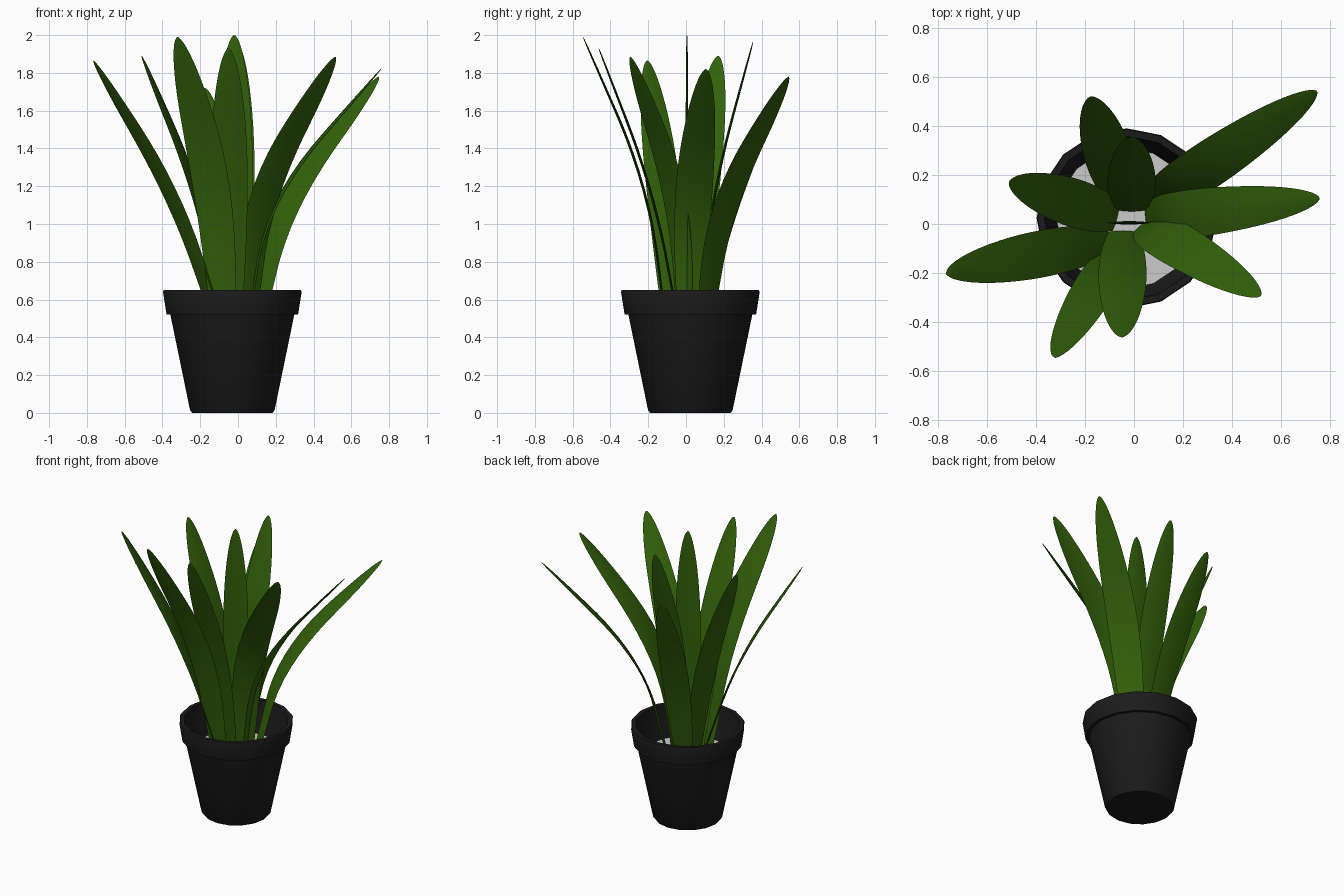
import bpy, bmesh, math
from mathutils import Vector

if "Cube" in bpy.data.objects:
    bpy.data.objects.remove(bpy.data.objects["Cube"])


def material(name, rgb):
    m = bpy.data.materials.new(name)
    m.diffuse_color = (*rgb, 1)
    m.use_nodes = True
    m.node_tree.nodes["Principled BSDF"].inputs["Base Color"].default_value = m.diffuse_color
    return m


GREEN = material("leaf_green", (0.032, 0.12, 0.003))
BLACK = material("pot_black", (0.011, 0.011, 0.011))
GREY = material("soil_grey", (0.6, 0.6, 0.6))


def loft(name, rings, mat, angle=35):
    """Skin a list of closed rings, cap both ends."""
    bm = bmesh.new()
    rows = [[bm.verts.new(p) for p in ring] for ring in rings]
    n = len(rows[0])
    for a, b in zip(rows, rows[1:]):
        for i in range(n):
            j = (i + 1) % n
            bm.faces.new((a[i], a[j], b[j], b[i]))
    bm.faces.new(rows[0][::-1])
    bm.faces.new(rows[-1])
    bmesh.ops.recalc_face_normals(bm, faces=bm.faces)
    mesh = bpy.data.meshes.new(name)
    bm.to_mesh(mesh)
    bm.free()
    mesh.materials.append(mat)
    ob = bpy.data.objects.new(name, mesh)
    bpy.context.collection.objects.link(ob)
    bpy.ops.object.select_all(action='DESELECT')
    ob.select_set(True)
    bpy.context.view_layer.objects.active = ob
    bpy.ops.object.shade_smooth_by_angle(angle=math.radians(angle))
    return ob


# Pot: turned profile (radius, height), outside up over the rim and down inside
CX, CY, SIDES = -0.03, 0.023, 16


def circle(r, z):
    return [Vector((CX + r * math.cos(2 * math.pi * i / SIDES),
                    CY + r * math.sin(2 * math.pi * i / SIDES), z)) for i in range(SIDES)]


pot_profile = [(0.213, 0), (0.224, 0.015), (0.328, 0.52), (0.348, 0.52), (0.367, 0.64),
               (0.363, 0.65), (0.335, 0.65), (0.318, 0.53), (0.285, 0.42)]
loft("pot", [circle(r, z) for r, z in pot_profile], BLACK)

# Soil disc
loft("soil", [circle(0.285, 0.415), circle(0.287, 0.435)], GREY)


def hinge(t, c=0.5, d=0.25):
    """Smooth bend: flat below c, straight ramp above, reaching 1 at t = 1."""
    if t < c - d:
        g = 0
    elif t < c + d:
        g = (t - c + d) ** 2 / (4 * d)
    else:
        g = t - c
    return g / (1 - c)


# Leaves: lens-shaped section swept from the soil to the tip, bending outward
def leaf(name, base, tip, a, width_angle, half=0.098, steps=22):
    b, t3 = Vector((*base, 0.42)), Vector(tip)
    w_rad = math.radians(width_angle)
    side = Vector((math.cos(w_rad), math.sin(w_rad), 0))

    def point(t):
        f = a * t + (1 - a) * hinge(t)
        return Vector((b.x + (t3.x - b.x) * f, b.y + (t3.y - b.y) * f, b.z + (t3.z - b.z) * t))

    rings = []
    for k in range(steps + 1):
        t = min(math.sin(k / steps * math.pi / 2), 0.9997)
        tangent = (point(t + 0.01) - point(max(t - 0.01, 0))).normalized()
        normal = side.cross(tangent).normalized()
        if t < 0.55:
            w = 0.06 + (half - 0.06) * math.sin(t / 0.55 * math.pi / 2)
        else:
            w = half * (1 - ((t - 0.55) / 0.45) ** 2) ** 0.57
        h = 0.007 * (w / half) ** 0.6
        section = [(-1, 0), (-0.5, 0.8), (0, 1), (0.5, 0.8),
                   (1, 0), (0.5, -0.8), (0, -1), (-0.5, -0.8)]
        rings.append([point(t) + side * (u * w) + normal * (v * h) for u, v in section])
    loft(name, rings, GREEN, 50)


leaves = [  # base xy, tip xyz, early lean, direction of the leaf's width in degrees
    ((-0.09, -0.06), (-0.765, -0.205, 1.865), 0.70, -65),
    ((-0.07, 0.03), (-0.51, 0.17, 1.89), 0.60, 76),
    ((-0.07, -0.10), (-0.32, -0.545, 1.99), 0.45, 0),
    ((-0.045, -0.03), (-0.05, -0.462, 1.93), 0.65, 0),
    ((0.04, 0.0), (0.515, -0.295, 1.885), 0.25, 38),
    ((0.05, 0.02), (0.757, 0.105, 1.82), 0.27, 96),
    ((0.08, 0.09), (0.745, 0.543, 1.78), 0.40, 137),
    ((-0.01, 0.055), (-0.01, 0.355, 1.965), 0.60, 0),
    ((-0.05, 0.09), (-0.175, 0.52, 1.72), 0.72, 9),
    ((-0.02, 0.005), (-0.02, 0.005, 2.0), 1.0, 0),
]
for i, row in enumerate(leaves):
    leaf(f"leaf_{i + 1}", *row)
